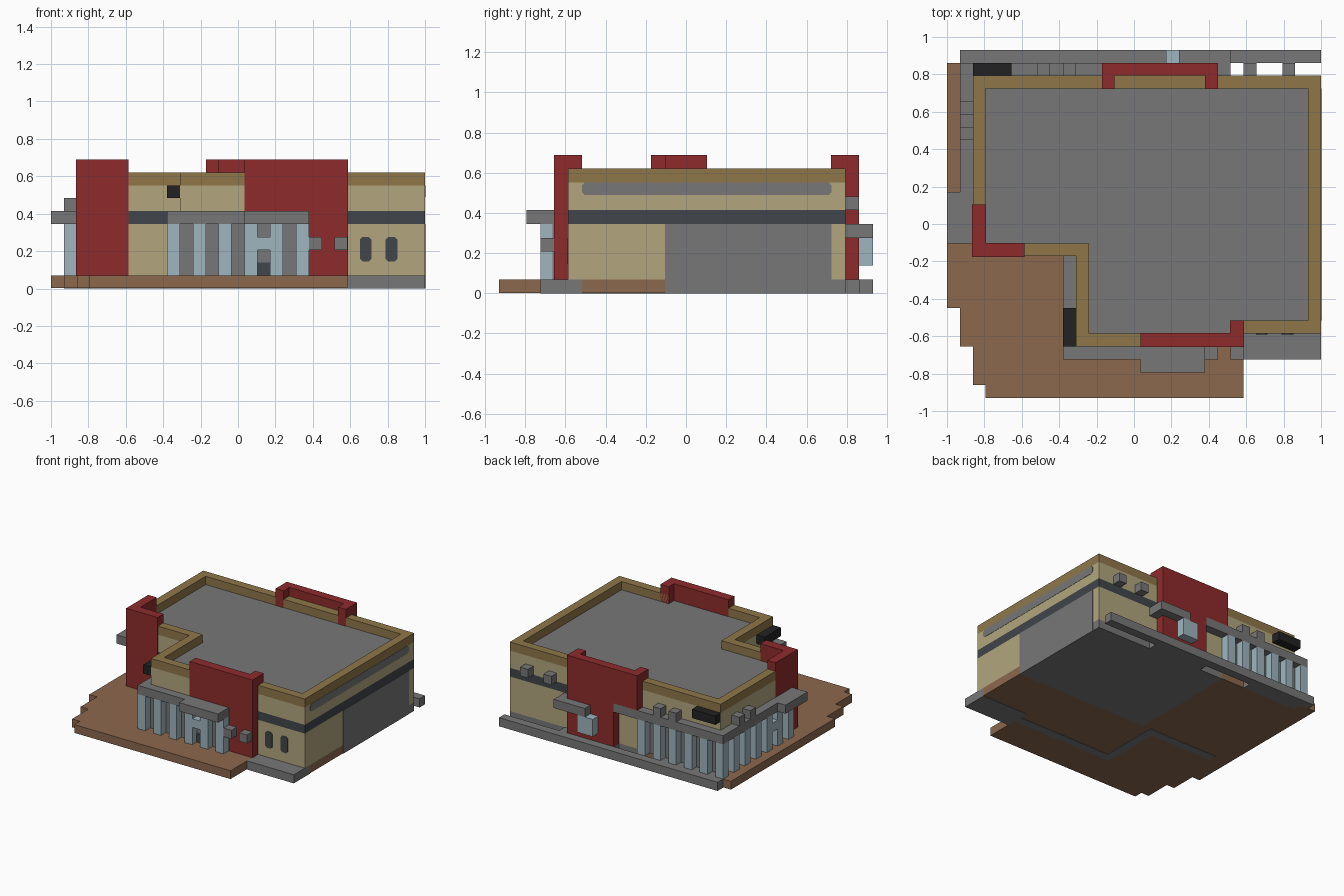
import bpy
import bmesh

if "Cube" in bpy.data.objects:
    bpy.data.objects.remove(bpy.data.objects["Cube"])

U = 2 / 29  # one block


def material(name, hexcode):
    def lin(c):
        return c / 12.92 if c <= 0.04045 else ((c + 0.055) / 1.055) ** 2.4
    rgb = [lin(int(hexcode[i:i + 2], 16) / 255) for i in (0, 2, 4)]
    m = bpy.data.materials.new(name)
    m.use_nodes = True
    m.diffuse_color = (*rgb, 1)
    m.node_tree.nodes["Principled BSDF"].inputs["Base Color"].default_value = (*rgb, 1)
    return m


GREY = material("concrete grey", "777777")
BROWN = material("paving brown", "8C684D")
TAN = material("wall tan", "B2A67E")
TRIM = material("parapet ochre", "8F774A")
RED = material("panel red", "8F2B2C")
SLATE = material("stripe slate", "41464B")
GLASS = material("glass blue", "9FB5BF")
BLACK = material("sign black", "222222")


def finish(name, bm, mat):
    bmesh.ops.recalc_face_normals(bm, faces=bm.faces)
    # block grid to centred model space
    for v in bm.verts:
        v.co = ((v.co.x - 14.5) * U, (v.co.y - 13.5) * U, v.co.z * U)
    mesh = bpy.data.meshes.new(name)
    bm.to_mesh(mesh)
    bm.free()
    mesh.materials.append(mat)
    ob = bpy.data.objects.new(name, mesh)
    bpy.context.collection.objects.link(ob)
    return ob


def extrude(name, points, step, mat):
    bm = bmesh.new()
    face = bm.faces.new([bm.verts.new(p) for p in points])
    geo = bmesh.ops.extrude_face_region(bm, geom=[face])["geom"]
    bmesh.ops.translate(bm, vec=step, verts=[g for g in geo if isinstance(g, bmesh.types.BMVert)])
    return finish(name, bm, mat)


def prism(name, outline, z0, z1, mat):
    return extrude(name, [(x, y, z0) for x, y in outline], (0, 0, z1 - z0), mat)


def box(name, x0, x1, y0, y1, z0, z1, mat):
    return prism(name, [(x0, y0), (x1, y0), (x1, y1), (x0, y1)], z0, z1, mat)


def cut_corners(a0, a1, b0, b1, c=0.2):
    return [(a0 + c, b0), (a1 - c, b0), (a1, b0 + c), (a1, b1 - c),
            (a1 - c, b1), (a0 + c, b1), (a0, b1 - c), (a0, b0 + c)]


# paving and base
prism("paving", [(3, 0), (23, 0), (23, 6), (29, 6), (29, 12), (12, 12), (12, 25), (2, 25),
                 (2, 26), (0, 26), (0, 7), (1, 7), (1, 4), (2, 4), (2, 1), (3, 1)], 0.04, 1, BROWN)
box("floor_slab", 12, 29, 12, 25, 0, 1, GREY)
box("front_side_walk", 23, 29, 3, 6, 0, 1, GREY)
box("rear_kerb", 1, 29, 26, 27, 0, 1, GREY)
box("rear_walk_right", 2, 9, 25, 26, 0, 1, GREY)
box("rear_walk_centre", 15, 22, 25, 26, 0, 1, GREY)
box("front_footing", 10, 23, 4, 5, 0, 0.9, GREY)
box("notch_footing", 10, 11, 5, 11, 0, 0.9, GREY)
box("side_footing", 2, 11, 11, 12, 0, 0.9, GREY)

# building body in layers
outer = [(2, 25), (29, 25), (29, 5), (23, 5), (23, 4), (10, 4), (10, 11), (2, 11)]
inner = [(3, 24), (28, 24), (28, 6), (22, 6), (22, 5), (11, 5), (11, 12), (3, 12)]
prism("lower_wall", outer, 1, 5, TAN)
prism("wall_stripe", outer, 5, 6, SLATE)
prism("upper_wall", outer, 6, 8, TAN)
prism("roof", inner, 7.5, 8.04, GREY)

# parapet ring
bm = bmesh.new()
loops = [[bm.verts.new((x, y, z)) for x, y in ring]
         for ring, z in ((outer, 8), (outer, 9), (inner, 9), (inner, 8))]
for k in range(4):
    a, b = loops[k], loops[(k + 1) % 4]
    for i in range(len(a)):
        j = (i + 1) % len(a)
        bm.faces.new((a[i], a[j], b[j], b[i]))
finish("parapet", bm, TRIM)

# red feature walls, slightly proud of the tan walls
E = 0.04
box("front_red_wall", 15, 23 + E, 4 - E, 5 + E, 1, 10, RED)
box("front_red_return", 22 - E, 23 + E, 5, 6, 8, 10, RED)
box("side_red_wall", 2 - E, 3 + E, 11 - E, 15, 1, 10, RED)
box("side_red_return", 2, 6, 11 - E, 12 + E, 1, 10, RED)
box("rear_red_upper", 12, 21, 25, 26, 6, 10, RED)
box("rear_red_lower", 15, 21, 25, 26, 1, 6, RED)
for x in (12, 20):
    box("rear_red_return", x, x + 1, 24 - E, 25, 8, 10, RED)

# canopies
box("front_canopy", 9, 20, 3, 4, 5, 6, GREY)
box("front_door_canopy", 15, 20, 2, 3, 5, 6, GREY)
box("notch_canopy", 9, 10, 4, 11, 5, 6, GREY)
box("side_canopy", 1, 2, 12, 26, 5, 6, GREY)
box("side_door_canopy", 0, 1, 12, 16, 5, 6, GREY)
box("rear_canopy", 2, 15, 25, 26, 5, 6, GREY)
box("rear_door_canopy", 18, 22, 25, 27, 4, 5, GREY)

# recessed grey walls behind the glass
box("front_recess", 10, 20, 3.88, 4, 1, 5, GREY)
box("notch_recess", 9.88, 10, 4, 11, 1, 5, GREY)
box("rear_recess", 2, 12, 25, 25.12, 1, 5, GREY)
box("side_recess", 1.88, 2, 15, 25, 1, 5, GREY)

# glass columns
for x in range(9, 20, 2):
    box("front_glass", x, x + 1, 3, 4, 1, 5, GLASS)
for y in range(5, 11, 2):
    box("notch_glass", 9, 10, y, y + 1, 1, 5, GLASS)
for x in range(3, 12, 2):
    box("rear_glass", x, x + 1, 25, 26, 1, 5, GLASS)
for y in range(13, 26, 2):
    box("side_glass", 1, 2, y, y + 1, 1, 5, GLASS)

# doors with a glass bar over them
box("front_door_bar", 16, 17, 3, 4, 3, 4, GLASS)
box("front_door", 16, 17, 3.8, 3.9, 1, 2, SLATE)
box("side_door_bar", 1, 2, 16, 17, 3, 4, GLASS)
box("side_door", 1.8, 1.9, 16, 17, 1, 2, SLATE)
box("service_window", 17, 19, 26, 27, 2, 4, GLASS)

# wall lamps and small units
for x in (20, 22):
    box("front_unit", x, x + 1, 3, 4, 3, 4, GREY)
for x in (7, 9, 23, 26):
    box("rear_lamp", x, x + 1, 25, 26, 6, 7, GREY)
for y in (20, 22):
    box("side_lamp", 1, 2, y, y + 1, 6, 7, GREY)

# black sign boxes
box("front_sign_box", 9, 10, 4, 7, 7, 8, BLACK)
box("rear_sign_box", 2, 5, 25, 26, 7, 8, BLACK)

# front windows and left side panels
for x in (24, 26):
    extrude("front_window", [(a, 5, b) for a, b in cut_corners(x - 0.05, x + 0.85, 2.1, 4.0)],
            (0, -0.05, 0), SLATE)
extrude("left_band", [(29, a, b) for a, b in cut_corners(6, 24, 7.1, 8)], (0.03, 0, 0), GREY)
box("left_grey_panel", 29, 29.03, 12, 24, 0, 5, GREY)
